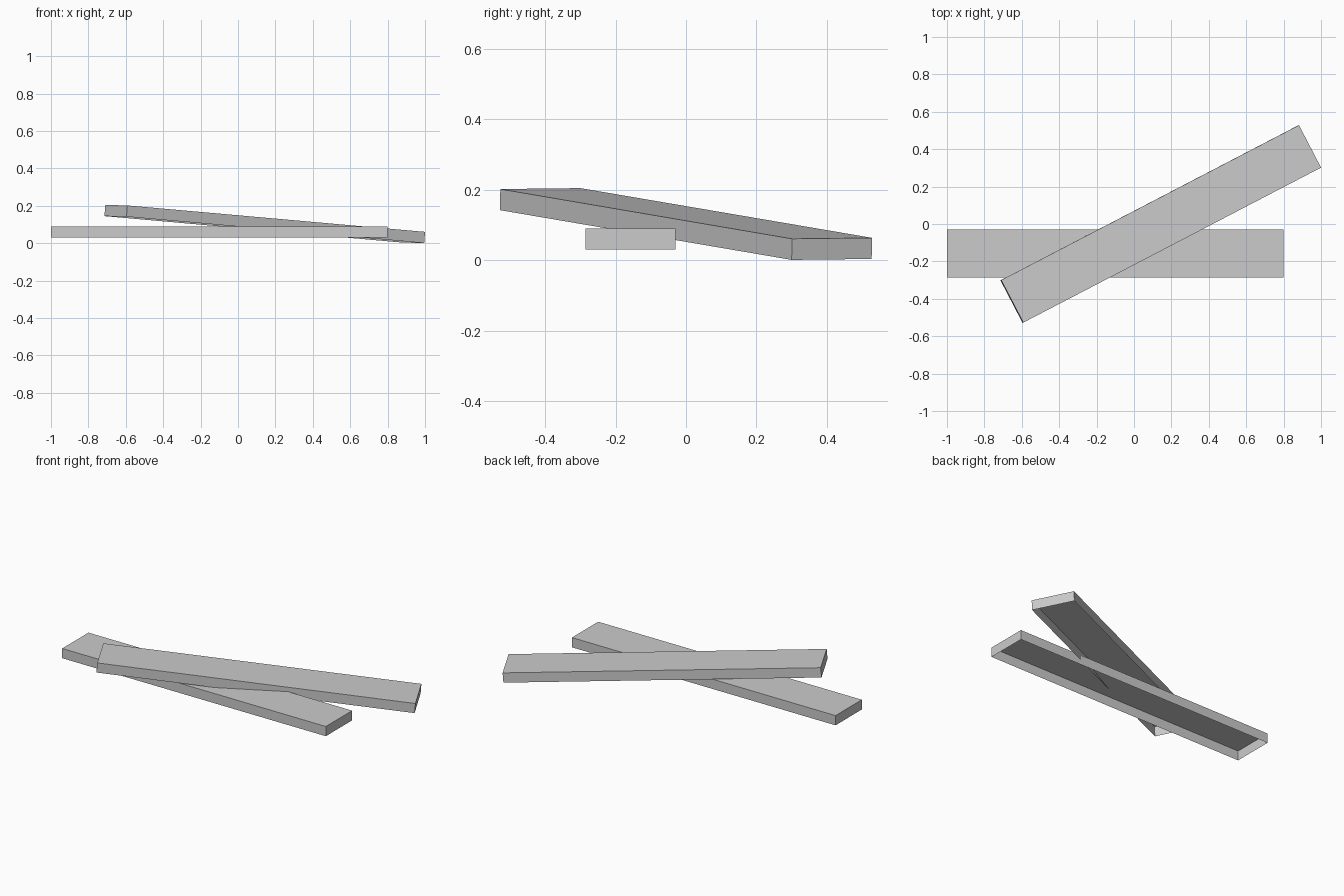
import bpy
import bmesh
from math import radians

cube = bpy.data.objects.get("Cube")
if cube:
    bpy.data.objects.remove(cube, do_unlink=True)

LENGTH, WIDTH, THICKNESS = 1.8, 0.256, 0.06

# Plain grey for both planks
grey = bpy.data.materials.new("plank_grey")
grey.use_nodes = True
color = (0.6, 0.6, 0.6, 1)
grey.diffuse_color = color
grey.node_tree.nodes["Principled BSDF"].inputs["Base Color"].default_value = color


def plank(name, location, rotation=(0, 0, 0)):
    """Thin-walled plank: a box with its underside left open."""
    bm = bmesh.new()
    bmesh.ops.create_cube(bm, size=1)
    bmesh.ops.scale(bm, vec=(LENGTH, WIDTH, THICKNESS), verts=bm.verts)
    bm.normal_update()
    underside = [f for f in bm.faces if f.normal.z < -0.5]
    bmesh.ops.delete(bm, geom=underside, context="FACES_ONLY")
    mesh = bpy.data.meshes.new(name)
    bm.to_mesh(mesh)
    bm.free()
    mesh.materials.append(grey)
    obj = bpy.data.objects.new(name, mesh)
    obj.location = location
    obj.rotation_euler = [radians(a) for a in rotation]
    bpy.context.collection.objects.link(obj)
    return obj


# Level plank underneath, tilted plank lying across it
plank("lower_plank", (-0.1, -0.158, 0.06))
plank("upper_plank", (0.143, 0, 0.103), (0.6, 4.5, 27.5))
